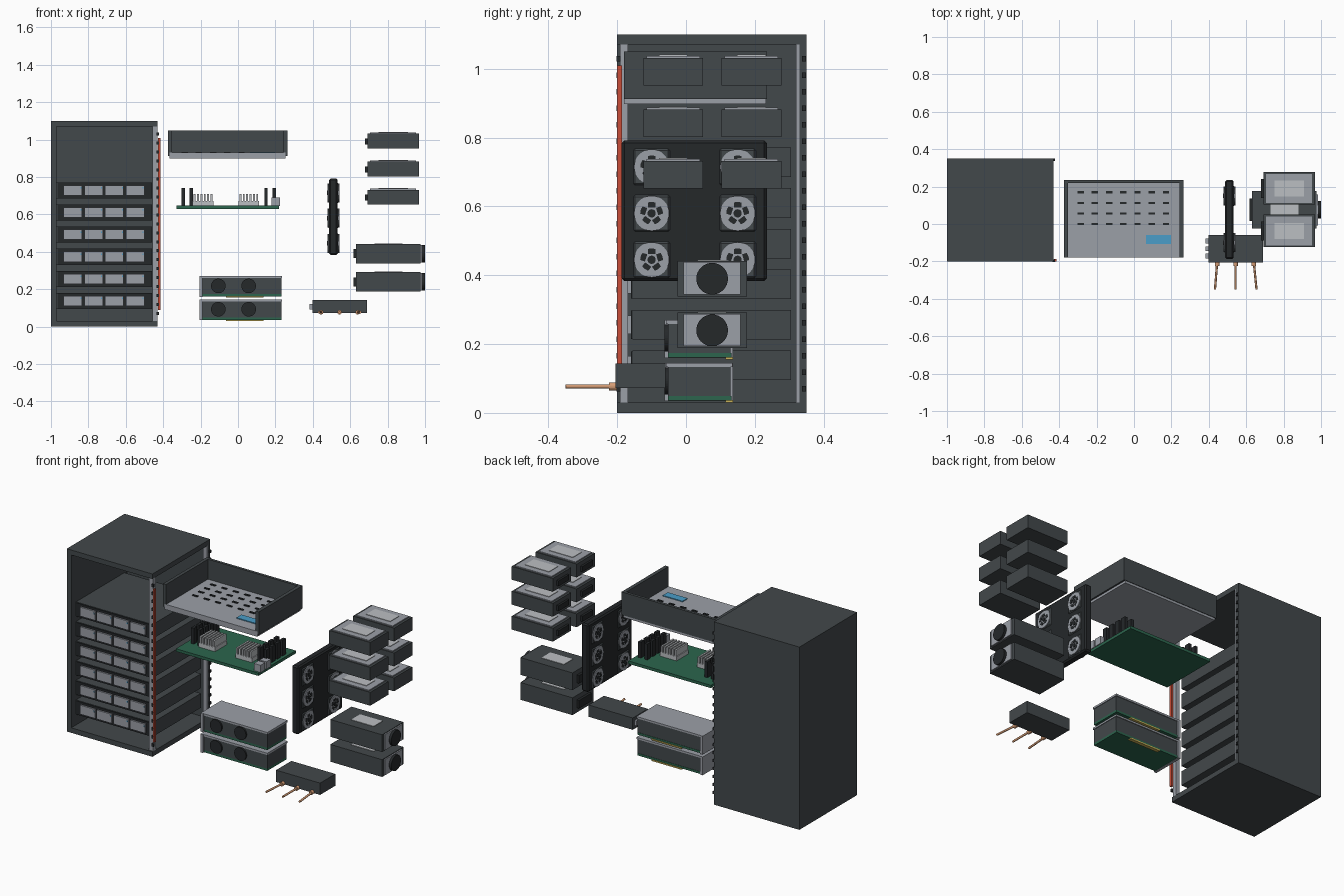
import bpy, bmesh, math
from mathutils import Vector, Matrix

if "Cube" in bpy.data.objects:
    bpy.data.objects.remove(bpy.data.objects["Cube"])

COLORS = {
    "charcoal": (0.055, 0.065, 0.07), "black": (0.018, 0.021, 0.023), "silver": (0.33, 0.35, 0.39),
    "pale": (0.5, 0.52, 0.54), "green": (0.025, 0.13, 0.075), "red": (0.58, 0.075, 0.04),
    "blue": (0.07, 0.34, 0.58), "copper": (0.68, 0.34, 0.18), "gold": (0.6, 0.45, 0.1),
}
MATS = {}
for key, c in COLORS.items():
    MATS[key] = bpy.data.materials.new(key)
    MATS[key].diffuse_color = (*c, 1)


def add_box(bm, x0, x1, y0, y1, z0, z1):
    m = Matrix.Translation(((x0 + x1) / 2, (y0 + y1) / 2, (z0 + z1) / 2)) @ Matrix.Diagonal((x1 - x0, y1 - y0, z1 - z0, 1))
    bmesh.ops.create_cube(bm, size=1, matrix=m)


def add_rod(bm, a, b, r, n=24):
    a, b = Vector(a), Vector(b)
    m = Matrix.Translation((a + b) / 2) @ (b - a).to_track_quat('Z', 'Y').to_matrix().to_4x4()
    bmesh.ops.create_cone(bm, cap_ends=True, segments=n, radius1=r, radius2=r, depth=(b - a).length, matrix=m)


def add_ring(bm, x0, x1, y, z, ro, ri, n=32):
    # annulus with its axis along x
    loops = []
    for x, r in ((x0, ri), (x0, ro), (x1, ro), (x1, ri)):
        loops.append([bm.verts.new((x, y + r * math.cos(t), z + r * math.sin(t)))
                      for t in (2 * math.pi * i / n for i in range(n))])
    for k in range(4):
        p, q = loops[k], loops[(k + 1) % 4]
        for i in range(n):
            j = (i + 1) % n
            bm.faces.new((p[i], p[j], q[j], q[i]))


def finish(bm, name, mat, bevel=0):
    bmesh.ops.recalc_face_normals(bm, faces=bm.faces)
    me = bpy.data.meshes.new(name)
    bm.to_mesh(me)
    bm.free()
    ob = bpy.data.objects.new(name, me)
    bpy.context.collection.objects.link(ob)
    me.materials.append(MATS[mat])
    if bevel:
        mod = ob.modifiers.new("bevel", 'BEVEL')
        mod.width, mod.segments = bevel, 1
    return ob


def part(name, mat, boxes=(), rods=(), bevel=0):
    bm = bmesh.new()
    for b in boxes:
        add_box(bm, *b)
    for r in rods:
        add_rod(bm, *r)
    return finish(bm, name, mat, bevel)


# Rack cabinet, open at the front and right
part("rack_cabinet", "charcoal", [
    (-1, -0.43, -0.2, 0.35, 0, 0.03), (-1, -0.43, -0.2, 0.35, 1.07, 1.1),
    (-1, -0.97, -0.2, 0.35, 0.03, 1.07), (-0.97, -0.43, 0.33, 0.35, 0.03, 1.07)])
part("rack_rails", "silver", [(-0.457, -0.43, y0, y1, 0.03, 1.07)
                              for y0, y1 in ((-0.192, -0.168), (0.32, 0.332))])
part("rail_nuts", "black", [(-0.436, -0.422, y - 0.006, y + 0.006, z - 0.008, z + 0.008)
                            for y in (-0.196, 0.343) for z in (0.07 + 0.048 * i for i in range(21))])
part("cable_strip", "red", [(-0.427, -0.415, -0.2, -0.186, 0.09, 1.01)])

# Six rack servers with four drive bays each
for i in range(6):
    z = 0.138 + 0.118 * i
    part(f"server_{i}", "charcoal", [(-0.97, -0.46, -0.155, 0.305, z - 0.043, z + 0.043)])
    part(f"server_bezel_{i}", "black", [(-0.965, -0.462, -0.16, -0.155, z - 0.041, z + 0.041)])
    xs = [-0.883 + 0.111 * k for k in range(4)]
    part(f"server_drives_{i}", "silver", [(x - 0.05, x + 0.05, -0.17, -0.158, z - 0.027, z + 0.027) for x in xs])
    part(f"server_lights_{i}", "blue", [(x + 0.04, x + 0.046, -0.172, -0.168, z + 0.01, z + 0.018) for x in xs])

# Open chassis tray
part("tray_floor", "silver", [(-0.365, 0.255, -0.18, 0.232, 0.898, 0.93)])
part("tray_walls", "charcoal", [
    (-0.373, -0.353, -0.18, 0.235, 0.912, 1.05), (0.243, 0.265, -0.18, 0.235, 0.912, 1.05),
    (-0.353, 0.243, 0.218, 0.235, 0.912, 1.05)])
part("tray_vents", "black", [(x - 0.017, x + 0.017, y - 0.006, y + 0.006, 0.925, 0.935)
                             for x in (-0.285 + 0.076 * i for i in range(7)) for y in (0.17, 0.112, 0.056, 0)])
part("tray_label", "blue", [(0.065, 0.197, -0.108, -0.06, 0.925, 0.935)])

# Mainboard
part("mainboard", "green", [(-0.33, 0.22, -0.12, 0.235, 0.63, 0.647)])
for i, x in enumerate((-0.187, 0.058)):
    part(f"heatsink_{i}", "pale",
         [(x - 0.055, x + 0.055, -0.03, 0.085, 0.645, 0.672)] +
         [(x - 0.05 + k * 0.018, x - 0.04 + k * 0.018, -0.03, 0.085, 0.67, 0.71) for k in range(6)])
part("memory_modules", "black", [(x - 0.009, x + 0.009, y - 0.016, y + 0.016, 0.645, 0.742)
                                 for x in (-0.292, -0.25, 0.15, 0.193) for y in (0.0, 0.05, 0.1, 0.15)])
part("board_ports", "silver", [(0.18, 0.225, y - 0.022, y + 0.022, 0.645, 0.69) for y in (-0.085, -0.03)])

# Wall of six fans
part("fan_wall", "black", [(0.487, 0.533, -0.187, 0.235, 0.383, 0.792)], bevel=0.008)
for i in range(6):
    y, z = (-0.1, 0.15)[i % 2], 0.715 - 0.135 * (i // 2)
    part(f"fan_frame_{i}", "charcoal", [(0.482, 0.538, y - 0.054, y + 0.054, z - 0.054, z + 0.054)], bevel=0.006)
    bm = bmesh.new()
    add_ring(bm, 0.478, 0.542, y, z, 0.051, 0.033)
    finish(bm, f"fan_ring_{i}", "silver")
    part(f"fan_disc_{i}", "silver", rods=[((0.48, y, z), (0.54, y, z), 0.034)])
    bm = bmesh.new()
    add_rod(bm, (0.477, y, z), (0.543, y, z), 0.012)
    for k in range(5):
        new = bmesh.ops.create_cube(bm, size=1, matrix=Matrix.Translation((0.51, y, z))
                                    @ Matrix.Rotation(k * math.tau / 5 + math.pi / 2, 4, 'X')
                                    @ Matrix.Translation((0, 0.026, 0)) @ Matrix.Diagonal((0.064, 0.018, 0.022, 1)))
    finish(bm, f"fan_blades_{i}", "black")

# Six stacked drive modules
for i in range(6):
    y, z = (-0.037, 0.19)[i % 2], 0.652 + 0.15 * (i // 2)
    part(f"drive_{i}", "charcoal", [(0.693, 0.967, y - 0.087, y + 0.087, z, z + 0.08)])
    part(f"drive_plate_{i}", "silver", [(0.707, 0.952, y - 0.078, y + 0.078, z + 0.078, z + 0.086)])
    part(f"drive_label_{i}", "pale", [(0.75, 0.91, y - 0.042, y + 0.042, z + 0.084, z + 0.089)])
    part(f"drive_plug_{i}", "black", [(0.68, 0.695, y - 0.05, y + 0.05, z + 0.023, z + 0.055)])

# Two power supplies with end fans
for i, z in enumerate((0.188, 0.338)):
    y, zc = 0.076, z + 0.052
    part(f"power_supply_{i}", "charcoal", [(0.632, 0.977, y - 0.101, y + 0.101, z, z + 0.104)])
    part(f"power_plate_{i}", "silver", [(0.975, 0.985, y - 0.083, y + 0.083, z + 0.006, z + 0.1)])
    part(f"power_fan_{i}", "black", rods=[((0.98, y, zc), (1.0, y, zc), 0.046, 32)])
    part(f"power_label_{i}", "pale", [(0.73, 0.88, y - 0.042, y + 0.042, z + 0.1, z + 0.107)])
    part(f"power_plug_{i}", "black", [(0.617, 0.635, y - 0.06, y + 0.06, z + 0.028, z + 0.076)])

# Two expansion cards
for i, z in enumerate((0.035, 0.16)):
    part(f"card_body_{i}", "charcoal", [(-0.192, 0.232, -0.053, 0.13, z + 0.014, z + 0.1)])
    part(f"card_board_{i}", "green", [(-0.192, 0.232, -0.053, 0.132, z + 0.001, z + 0.014)])
    part(f"card_cover_{i}", "silver", [(-0.192, 0.236, -0.058, 0.135, z + 0.099, z + 0.11)])
    part(f"card_bracket_{i}", "silver", [(-0.207, -0.19, -0.063, 0.137, z, z + 0.11)])
    part(f"card_contacts_{i}", "gold", [(-0.065, 0.135, 0.115, 0.136, z - 0.005, z + 0.003)])
    part(f"card_fans_{i}", "black", rods=[((x, -0.062, z + 0.058), (x, -0.05, z + 0.058), 0.039, 32)
                                          for x in (-0.105, 0.057)])

# Power adapter with three copper leads
part("adapter_body", "charcoal", [(0.397, 0.69, -0.205, -0.06, 0.072, 0.143)])
part("adapter_studs", "silver", [(0.383, 0.4, y - 0.013, y + 0.013, 0.092, 0.122) for y in (-0.09, -0.132, -0.172)])
leads = ((0.445, 0.433), (0.543, 0.543), (0.64, 0.655))
part("adapter_leads", "copper",
     rods=[((a, -0.2, 0.077), (b, -0.35, 0.077), 0.006, 16) for a, b in leads] +
          [((a, -0.2, 0.077), (a, -0.224, 0.077), 0.012, 16) for a, b in leads])

for m in bpy.data.materials:
    if m.users and not m.is_grease_pencil:
        m.use_nodes = True
        m.node_tree.nodes["Principled BSDF"].inputs["Base Color"].default_value = m.diffuse_color
